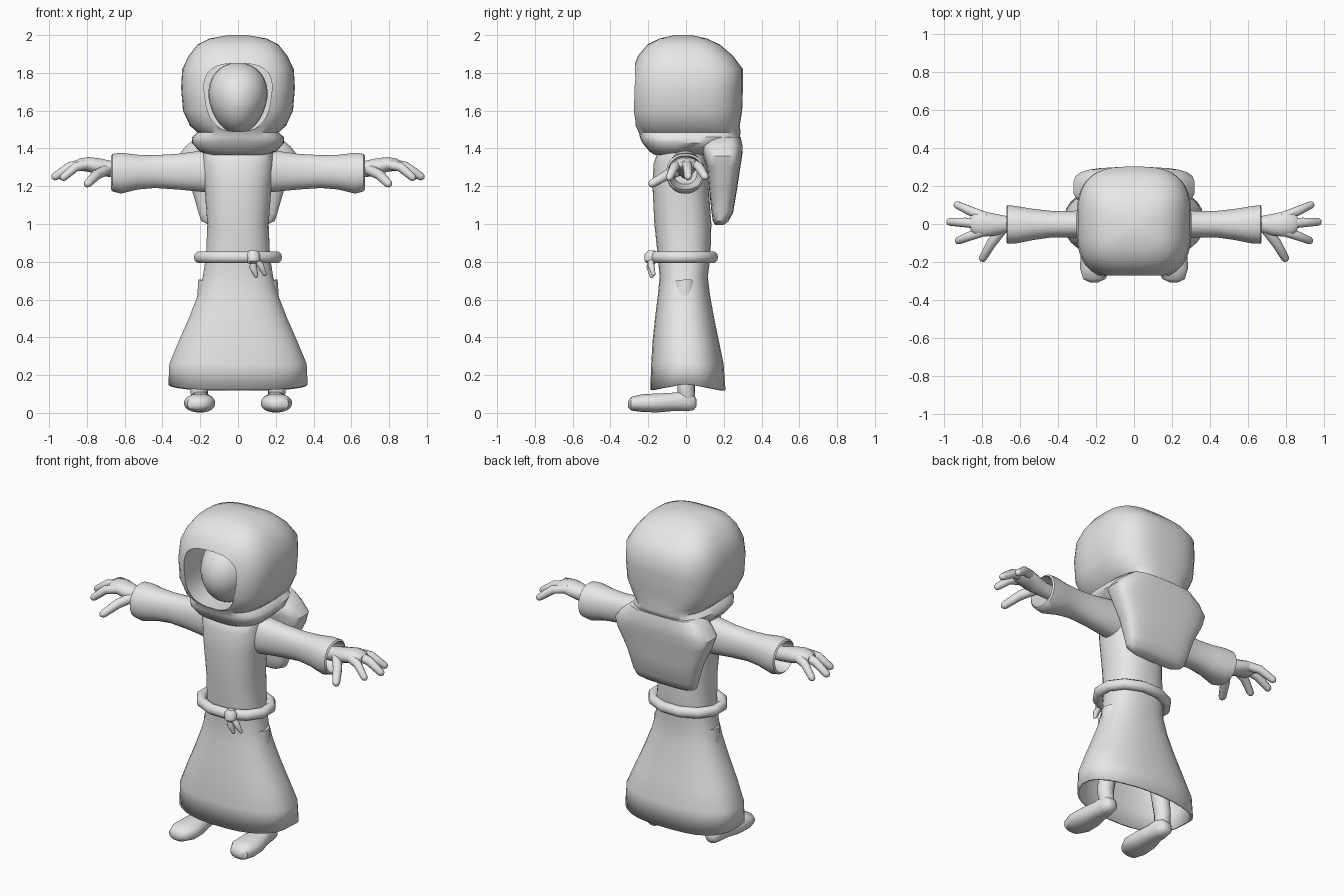
import bpy, bmesh, math
from mathutils import Vector

grey = bpy.data.materials.new("plain_grey")
grey.diffuse_color = (0.8, 0.8, 0.8, 1)


def finish(bm, name):
    bmesh.ops.recalc_face_normals(bm, faces=bm.faces)
    me = bpy.data.meshes.new(name)
    bm.to_mesh(me)
    bm.free()
    me.materials.append(grey)
    ob = bpy.data.objects.new(name, me)
    bpy.context.collection.objects.link(ob)
    return ob


def skin(bm, rings, caps=(True, True)):
    """Bridge rings of points into a tube."""
    vs = [[bm.verts.new(p) for p in r] for r in rings]
    n = len(vs[0])
    for a, b in zip(vs, vs[1:]):
        for i in range(n):
            j = (i + 1) % n
            bm.faces.new((a[i], a[j], b[j], b[i]))
    if caps[0]:
        bm.faces.new(vs[0][::-1])
    if caps[1]:
        bm.faces.new(vs[-1])


def loft(bm, axis, sections, p=2.0, n=24, caps=(True, True)):
    """Sections are (position, u min, u max, v min, v max); p squares the outline."""
    rings = []
    for pos, u0, u1, v0, v1 in sections:
        ring = []
        for i in range(n):
            t = 2 * math.pi * (i + 0.5) / n
            c, s = math.cos(t), math.sin(t)
            u = (u0 + u1) / 2 + (u1 - u0) / 2 * math.copysign(abs(c) ** (2 / p), c)
            v = (v0 + v1) / 2 + (v1 - v0) / 2 * math.copysign(abs(s) ** (2 / p), s)
            ring.append({'x': (pos, u, v), 'y': (u, pos, v), 'z': (u, v, pos)}[axis])
        rings.append(ring)
    skin(bm, rings, caps)


def tube(bm, pts, radii, n=10):
    """Round limb along a path with a domed tip."""
    pts = [Vector(q) for q in pts]
    end = (pts[-1] - pts[-2]).normalized()
    tip, r = pts[-1], radii[-1]
    pts[-1] = tip - end * r
    pts += [tip - end * r * 0.35, tip]
    radii = list(radii) + [r * 0.75, r * 0.2]
    rings = []
    for i, q in enumerate(pts):
        d = pts[min(i + 1, len(pts) - 1)] - pts[max(i - 1, 0)]
        a = d.cross(Vector((0.1, 0.3, 1))).normalized()
        b = d.cross(a).normalized()
        rings.append([q + radii[i] * (a * math.cos(k * math.tau / n) + b * math.sin(k * math.tau / n))
                      for k in range(n)])
    skin(bm, rings)


def mirror(ob):
    ob.modifiers.new("mirror", 'MIRROR').use_axis = (True, False, False)


# Robe body and skirt, open at the dipping hem
bm = bmesh.new()
loft(bm, 'z', [(z, -w, w, f, b) for z, w, f, b in (
    (0.155, 0.37, -0.19, 0.21), (0.26, 0.365, -0.185, 0.20), (0.38, 0.315, -0.178, 0.175),
    (0.50, 0.262, -0.165, 0.15), (0.62, 0.215, -0.15, 0.128), (0.72, 0.187, -0.14, 0.116),
    (0.83, 0.17, -0.15, 0.13), (1.0, 0.163, -0.168, 0.135), (1.2, 0.178, -0.178, 0.12),
    (1.32, 0.19, -0.172, 0.118), (1.38, 0.185, -0.15, 0.10), (1.41, 0.14, -0.11, 0.07))],
    p=2.4, n=32, caps=(False, True))
for v in bm.verts:
    if v.co.z < 0.2:
        v.co.z -= 0.035 * min(1, abs(v.co.y) / 0.19)
robe = finish(bm, "robe")
shell = robe.modifiers.new("cloth", 'SOLIDIFY')
shell.thickness = 0.012
shell.offset = -1

# Sleeves with a folded-in cuff
bm = bmesh.new()
loft(bm, 'x', [(0.10, -0.10, 0.08, 1.16, 1.395), (0.20, -0.085, 0.08, 1.17, 1.388),
               (0.32, -0.072, 0.07, 1.182, 1.372), (0.44, -0.072, 0.07, 1.19, 1.365),
               (0.53, -0.085, 0.08, 1.182, 1.367), (0.62, -0.103, 0.095, 1.16, 1.378),
               (0.665, -0.105, 0.10, 1.172, 1.372), (0.672, -0.095, 0.09, 1.182, 1.362),
               (0.64, -0.088, 0.083, 1.187, 1.357), (0.54, -0.065, 0.06, 1.21, 1.345)], p=2.2)
mirror(finish(bm, "sleeve"))

# Hands: palm, three fingers and thumb
bm = bmesh.new()
loft(bm, 'x', [(0.52, -0.04, 0.04, 1.24, 1.325), (0.66, -0.042, 0.04, 1.245, 1.332),
               (0.73, -0.062, 0.055, 1.255, 1.348), (0.79, -0.068, 0.068, 1.275, 1.355),
               (0.84, -0.058, 0.062, 1.282, 1.347), (0.86, -0.035, 0.04, 1.295, 1.335)], n=16)
for pts, r in (
        (((0.78, 0.035, 1.318), (0.86, 0.068, 1.305), (0.945, 0.107, 1.24)), 0.024),
        (((0.79, 0.0, 1.322), (0.89, 0.008, 1.303), (0.985, 0.012, 1.24)), 0.025),
        (((0.78, -0.035, 1.318), (0.86, -0.062, 1.302), (0.938, -0.093, 1.235)), 0.024),
        (((0.69, -0.02, 1.29), (0.75, -0.10, 1.26), (0.805, -0.195, 1.205)), 0.026)):
    tube(bm, pts, (r * 1.15, r * 1.05, r * 0.85))
mirror(finish(bm, "hand"))

# Hood with its rolled collar
bm = bmesh.new()
loft(bm, 'z', [(z, -w, w, f, b) for z, w, f, b in (
    (1.365, 0.15, -0.165, 0.11), (1.385, 0.205, -0.195, 0.15), (1.43, 0.245, -0.232, 0.25),
    (1.46, 0.243, -0.245, 0.285), (1.485, 0.215, -0.25, 0.29), (1.52, 0.255, -0.275, 0.285),
    (1.60, 0.292, -0.295, 0.298), (1.72, 0.302, -0.297, 0.302), (1.82, 0.296, -0.283, 0.302),
    (1.89, 0.262, -0.255, 0.25), (1.95, 0.215, -0.205, 0.18), (1.982, 0.15, -0.14, 0.11),
    (2.0, 0.05, -0.06, 0.03))], p=3, n=40)
hood = finish(bm, "hood")

# Face opening cut into the hood
bm = bmesh.new()
loft(bm, 'y', [(-0.5, -0.175, 0.175, 1.49, 1.85), (-0.26, -0.175, 0.175, 1.49, 1.85),
               (0.05, -0.20, 0.20, 1.49, 1.87)], p=2.8, n=32)
for v in bm.verts:
    v.co.x *= 1 + 0.75 * (v.co.z - 1.67)
cutter = finish(bm, "face_cutter")
cutter.hide_render = True
cut = hood.modifiers.new("face_opening", 'BOOLEAN')
cut.operation = 'DIFFERENCE'
cut.solver = 'EXACT'
cut.object = cutter
bpy.context.view_layer.objects.active = hood
hood.select_set(True)
bpy.ops.object.modifier_apply(modifier=cut.name)
bpy.data.objects.remove(cutter)

# Head, narrowing to the chin
bm = bmesh.new()
bmesh.ops.create_uvsphere(bm, u_segments=24, v_segments=16, radius=1)
for v in bm.verts:
    x, y, z = v.co
    v.co = (x * 0.155 * (1 + 0.15 * z), -0.07 + y * 0.195, 1.665 + z * 0.19)
finish(bm, "head")

# Hood tail hanging down the back
bm = bmesh.new()
loft(bm, 'z', [(z, -w, w, f, b) for z, w, f, b in (
    (0.995, 0.15, 0.155, 0.20), (1.015, 0.195, 0.142, 0.225), (1.06, 0.21, 0.135, 0.25),
    (1.18, 0.245, 0.122, 0.27), (1.30, 0.305, 0.11, 0.288), (1.36, 0.32, 0.09, 0.298),
    (1.41, 0.28, 0.08, 0.30), (1.46, 0.22, 0.09, 0.29))], p=3.5)
finish(bm, "hood_tail")

# Rope belt
bm = bmesh.new()
rings = []
for i in range(12):
    t = math.tau * (i + 0.5) / 12
    rings.append([((0.212 + 0.03 * math.cos(k)) * math.cos(t),
                   -0.018 + (0.165 + 0.03 * math.cos(k)) * math.sin(t),
                   0.824 + 0.032 * math.sin(k)) for k in (math.tau * j / 10 for j in range(10))])
skin(bm, rings + rings[:1], (False, False))
bmesh.ops.remove_doubles(bm, verts=bm.verts, dist=1e-5)
finish(bm, "belt")

# Belt knot and its two loose ends
bm = bmesh.new()
loft(bm, 'z', [(0.787, 0.06, 0.10, -0.20, -0.165), (0.805, 0.043, 0.118, -0.22, -0.15),
               (0.84, 0.043, 0.118, -0.22, -0.15), (0.86, 0.06, 0.10, -0.20, -0.165)], n=12)
tube(bm, ((0.08, -0.185, 0.82), (0.08, -0.19, 0.77), (0.10, -0.18, 0.715)), (0.014, 0.02, 0.012))
tube(bm, ((0.09, -0.185, 0.82), (0.12, -0.185, 0.78), (0.145, -0.17, 0.725)), (0.014, 0.018, 0.011))
finish(bm, "belt_knot")

# Legs
bm = bmesh.new()
tube(bm, ((0.15, -0.01, 0.70), (0.18, 0.0, 0.35), (0.208, 0.0, 0.15), (0.20, 0.005, 0.03)),
     (0.06, 0.055, 0.047, 0.045), n=14)
mirror(finish(bm, "leg"))

# Feet
bm = bmesh.new()
loft(bm, 'y', [(-0.308, 0.19, 0.23, 0.03, 0.06), (-0.29, 0.15, 0.268, 0.012, 0.085),
               (-0.23, 0.12, 0.286, 0.004, 0.10), (-0.15, 0.122, 0.28, 0.002, 0.103),
               (-0.06, 0.14, 0.258, 0.01, 0.108), (0.0, 0.148, 0.25, 0.008, 0.12),
               (0.04, 0.158, 0.242, 0.014, 0.10), (0.056, 0.18, 0.22, 0.035, 0.07)], p=2.3, n=20)
mirror(finish(bm, "foot"))

# Smooth shading with kept creases
for ob in bpy.context.scene.objects:
    ob.select_set(True)
bpy.context.view_layer.objects.active = hood
bpy.ops.object.shade_smooth_by_angle(angle=math.radians(45))
